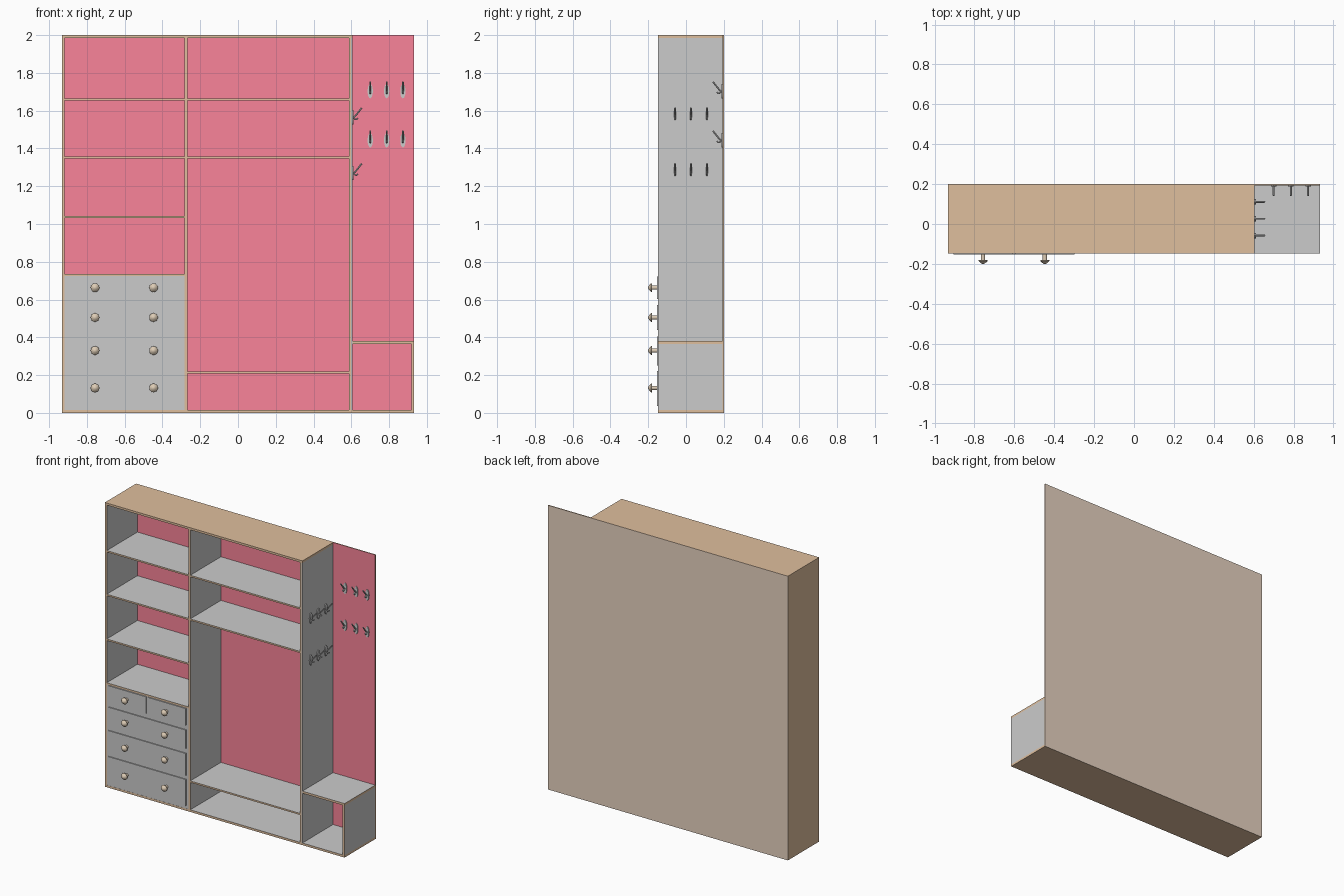
import bpy, bmesh, math
from mathutils import Vector, Matrix

if "Cube" in bpy.data.objects:
    bpy.data.objects.remove(bpy.data.objects["Cube"])


def mat(name, rgb):
    m = bpy.data.materials.new(name)
    m.diffuse_color = (*rgb, 1)
    m.use_nodes = True
    m.node_tree.nodes["Principled BSDF"].inputs["Base Color"].default_value = m.diffuse_color
    return m


GREY = mat("grey_laminate", (0.8, 0.8, 0.8))
TAN = mat("tan_wood", (0.74, 0.52, 0.34))
RED = mat("red_lining", (0.95, 0.23, 0.32))
BACK = mat("back_wood", (0.8, 0.65, 0.53))
KNOB = mat("knob_wood", (0.72, 0.6, 0.46))
MATS = [GREY, TAN, RED, BACK]
DIRS = {"L": (-1, 0, 0), "R": (1, 0, 0), "F": (0, -1, 0),
        "B": (0, 1, 0), "D": (0, 0, -1), "U": (0, 0, 1)}


def board(name, x, y, z, **faces):
    """Box from ranges; grey unless a side letter names another material."""
    bm = bmesh.new()
    bmesh.ops.create_cube(bm, size=1)
    for f in bm.faces:
        f.normal_update()
        for side, m in faces.items():
            if f.normal.dot(Vector(DIRS[side])) > 0.9:
                f.material_index = MATS.index(m)
    for v in bm.verts:
        v.co = [(r[0] + r[1]) / 2 + c * (r[1] - r[0]) for c, r in zip(v.co, (x, y, z))]
    me = bpy.data.meshes.new(name)
    bm.to_mesh(me)
    bm.free()
    for m in MATS:
        me.materials.append(m)
    ob = bpy.data.objects.new(name, me)
    bpy.context.collection.objects.link(ob)
    return ob


XL, XR, XD, XM = -0.933, 0.933, 0.605, -0.275
T, S = 0.015, 0.011
Y = (-0.148, 0.193)

# Carcass
board("back_panel", (XL, XR), (0.193, 0.2), (0, 2), F=RED, B=BACK, L=TAN, R=TAN, U=TAN, D=TAN)
board("bottom_board", (XL, XR), Y, (0, T), F=TAN, D=TAN, L=TAN, R=TAN)
board("top_board", (XL, XD), Y, (2 - T, 2), F=TAN, U=TAN, L=TAN, R=TAN)
board("left_side", (XL, XL + T), Y, (T, 2 - T), F=TAN, L=TAN)
board("middle_divider", (XM - 0.007, XM + 0.007), Y, (T, 2 - T), F=TAN)
board("right_divider", (0.588, 0.597), Y, (T, 2 - T), F=TAN)
board("right_divider_facing", (0.597, XD), Y, (T, 2 - T))

# Shelves
for i, z in enumerate((1.66, 1.353, 1.038, 0.73)):
    board(f"left_shelf_{i}", (XL + T, XM - 0.007), Y, (z - S / 2, z + S / 2), F=TAN)
for i, z in enumerate((1.66, 1.353, 0.213)):
    board(f"middle_shelf_{i}", (XM + 0.007, 0.588), Y, (z - S / 2, z + S / 2), F=TAN)

# Shoe bench
board("bench_seat", (XD, XR), Y, (0.365, 0.38), F=TAN, R=TAN)
board("bench_side", (XR - T, XR), Y, (T, 0.365), F=TAN)

# Drawers
board("drawer_case", (XL + T, XM - 0.007), (-0.147, 0.193), (T, 0.7245))
KX = (-0.757, -0.447)


def front(name, x, z):
    board(name, x, (-0.154, -0.146), z)


front("drawer_front_top_left", (-0.905, -0.609), (0.602, 0.721))
front("drawer_front_top_right", (-0.595, -0.299), (0.602, 0.721))
for i, z in enumerate(((0.44, 0.57), (0.25, 0.405), (0.037, 0.222))):
    front(f"drawer_front_{i}", (-0.905, -0.299), z)


def lathe(name, profile, n=20):
    bm = bmesh.new()
    vs = [bm.verts.new((r, y, 0)) for r, y in profile]
    es = [bm.edges.new(p) for p in zip(vs, vs[1:])]
    bmesh.ops.spin(bm, geom=vs + es, cent=(0, 0, 0), axis=(0, 1, 0),
                   angle=math.tau, steps=n, use_duplicate=False)
    bmesh.ops.remove_doubles(bm, verts=bm.verts, dist=1e-5)
    bmesh.ops.recalc_face_normals(bm, faces=bm.faces)
    me = bpy.data.meshes.new(name)
    bm.to_mesh(me)
    bm.free()
    me.shade_smooth()
    me.set_sharp_from_angle(angle=math.radians(35))
    return me


# Knobs
knob = lathe("knob", [(0, 0), (0.011, 0), (0.011, -0.026), (0.023, -0.026),
                      (0.023, -0.031), (0.014, -0.04), (0.005, -0.046), (0, -0.046)])
knob.materials.append(KNOB)
for z in (0.663, 0.505, 0.33, 0.132):
    for x in KX:
        ob = bpy.data.objects.new("drawer_knob", knob)
        ob.location = (x, -0.154, z)
        bpy.context.collection.objects.link(ob)


def tube(bm, pts, r, n=8):
    """Bent rod in the local xz plane."""
    rings = []
    for i, p in enumerate(pts):
        a, b = pts[max(i - 1, 0)], pts[min(i + 1, len(pts) - 1)]
        d = Vector((b[0] - a[0], 0, b[1] - a[1])).normalized()
        u, w = Vector((0, 1, 0)), d.cross(Vector((0, 1, 0)))
        c = Vector((p[0], 0, p[1]))
        rings.append([bm.verts.new(c + r * (u * math.cos(t) + w * math.sin(t)))
                      for t in (math.tau * k / n for k in range(n))])
    for a, b in zip(rings, rings[1:]):
        for k in range(n):
            bm.faces.new((a[k], a[k - 1], b[k - 1], b[k]))
    bm.faces.new(rings[0])
    bm.faces.new(rings[-1])


# Coat hook: oval plate, long upper prong, short lower prong
bm = bmesh.new()
bmesh.ops.create_cone(bm, cap_ends=True, segments=20, radius1=1, radius2=1, depth=1,
                      matrix=Matrix.Translation((0.003, 0, 0.038)) @
                      Matrix.Diagonal((0.006, 0.014, 0.038, 1)) @ Matrix.Rotation(math.pi / 2, 4, "Y"))
tube(bm, [(0.004, 0.035), (0.016, 0.045), (0.034, 0.067), (0.05, 0.088)], 0.0045)
tube(bm, [(0.004, 0.04), (0.014, 0.028), (0.022, 0.026), (0.03, 0.034)], 0.004)
bmesh.ops.recalc_face_normals(bm, faces=bm.faces)
hook = bpy.data.meshes.new("coat_hook")
bm.to_mesh(hook)
bm.free()
hook.shade_smooth()
hook.set_sharp_from_angle(angle=math.radians(40))


def place_hook(name, loc, turn):
    ob = bpy.data.objects.new(name, hook)
    ob.location = loc
    ob.rotation_euler.z = turn
    bpy.context.collection.objects.link(ob)


for z in (1.665, 1.405):
    for x in (0.7, 0.787, 0.873):
        place_hook("back_hook", (x, 0.193, z), -math.pi / 2)
for z in (1.527, 1.232):
    for y in (-0.058, 0.026, 0.111):
        place_hook("side_hook", (XD, y, z), 0)
